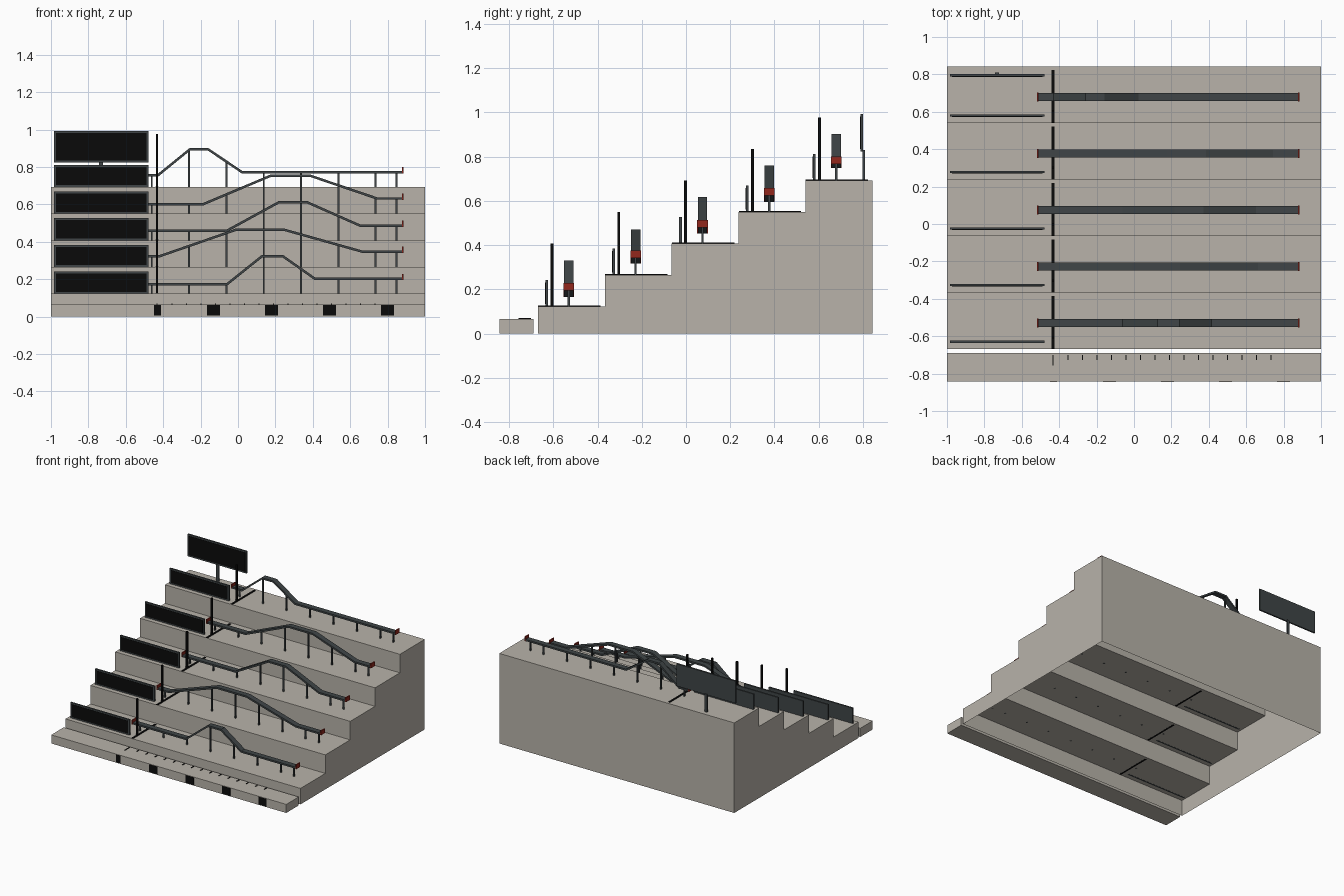
import bpy, bmesh
from mathutils import Vector

if "Cube" in bpy.data.objects:
    bpy.data.objects.remove(bpy.data.objects["Cube"], do_unlink=True)


def material(name, rgb):
    m = bpy.data.materials.new(name)
    m.use_nodes = True
    m.diffuse_color = (*rgb, 1)
    bsdf = m.node_tree.nodes["Principled BSDF"]
    bsdf.inputs["Base Color"].default_value = (*rgb, 1)
    bsdf.inputs["Roughness"].default_value = 0.8
    return m


CONCRETE = material("warm grey concrete", (0.48, 0.45, 0.40))
SLATE = material("slate metal", (0.05, 0.06, 0.063))
BLACK = material("black", (0.003, 0.003, 0.003))
RED = material("stop red", (0.29, 0.02, 0.012))


def finish(name, bm, mat):
    bmesh.ops.recalc_face_normals(bm, faces=bm.faces)
    mesh = bpy.data.meshes.new(name)
    bm.to_mesh(mesh)
    bm.free()
    mesh.materials.append(mat)
    ob = bpy.data.objects.new(name, mesh)
    bpy.context.collection.objects.link(ob)
    return ob


def add_box(bm, x, y, z):
    """Add a box from (low, high) pairs on each axis."""
    verts = bmesh.ops.create_cube(bm, size=1)["verts"]
    for v in verts:
        v.co = [a + (b - a) * (c + 0.5) for c, (a, b) in zip(v.co, (x, y, z))]


def boxes(name, mat, items):
    bm = bmesh.new()
    for item in items:
        add_box(bm, *item)
    return finish(name, bm, mat)


def around(c, half):
    return (c - half, c + half)


def prism(bm, profile, axis, low, high):
    """Extrude a 2D outline along x or y."""
    def place(p, t):
        return (t, *p) if axis == "x" else (p[0], t, p[1])
    face = bm.faces.new([bm.verts.new(place(p, low)) for p in profile])
    geom = bmesh.ops.extrude_face_region(bm, geom=[face], use_keep_orig=True)["geom"]
    shift = (high - low, 0, 0) if axis == "x" else (0, high - low, 0)
    bmesh.ops.translate(bm, vec=shift,
                        verts=[v for v in geom if isinstance(v, bmesh.types.BMVert)])


STEPS, FRONT, DEPTH = 5, -0.669, 0.3022
BASE, RISE = 0.123, 0.1425


def step_front(i):
    return FRONT + DEPTH * i


def step_top(i):
    return BASE + RISE * i


# Stepped plinth, hollow and open underneath
outline = [(step_front(0), 0)]
for i in range(STEPS):
    outline += [(step_front(i), step_top(i)), (step_front(i + 1), step_top(i))]
outline.append((step_front(STEPS), 0))
bm = bmesh.new()
prism(bm, outline, "x", -1, 1)
bmesh.ops.recalc_face_normals(bm, faces=bm.faces)
floor = [f for f in bm.faces if all(abs(v.co.z) < 1e-5 for v in f.verts)]
bmesh.ops.delete(bm, geom=floor, context="FACES_ONLY")
finish("stepped_plinth", bm, CONCRETE)

# Low front kerb with dark plates and scale ticks
boxes("front_kerb", CONCRETE, [((-1, 1), (-0.842, -0.69), (0, 0.066))])
plates = [(-0.43, 0.019)] + [(-0.131 + 0.31 * k, 0.035) for k in range(4)]
boxes("kerb_plates", BLACK,
      [(around(x, h), (-0.844, -0.84), (0.005, 0.063)) for x, h in plates])
ticks = [(-0.433, -0.757)] + [(-0.353 + 0.0776 * k, -0.727) for k in range(15)]
boxes("kerb_ticks", BLACK,
      [(around(x, 0.003), (y, -0.701), (0.064, 0.07)) for x, y in ticks])


# Framed display board: slate case with a thin black screen on the front
def board(name, y, low, high):
    boxes(name + "_case", SLATE, [((-0.983, -0.479), around(y, 0.006), (low, high))])
    boxes(name + "_screen", BLACK,
          [((-0.972, -0.49), (y - 0.008, y - 0.005), (low + 0.011, high - 0.011))])


for i in range(STEPS):
    board(f"step_board_{i + 1}", step_front(i) + 0.04, step_top(i) - 0.001, step_top(i) + 0.119)
board("rear_board", 0.795, 0.823, 0.993)
boxes("rear_board_post", SLATE, [(around(-0.733, 0.011), (0.798, 0.809), (0.69, 0.83))])


# Track centre line: (x, z) corners, flat - ramp - flat - ramp - flat
X_START, X_END, HALF = -0.514, 0.88, 0.0065
HUMPS = [
    ((-0.059, 0.128, 0.24, 0.412), (0.173, 0.323, 0.202)),
    ((-0.42, -0.01, 0.246, 0.663), (0.323, 0.465, 0.348)),
    ((-0.059, 0.219, 0.369, 0.652), (0.46, 0.612, 0.487)),
    ((-0.187, 0.176, 0.385, 0.743), (0.601, 0.754, 0.632)),
    ((-0.428, -0.257, -0.16, 0.021), (0.756, 0.895, 0.773)),
]
POSTS = [-0.461 + 0.1995 * k for k in range(7)] + [0.848]


def track_path(hump):
    (a, b, c, d), (low, top, end) = hump
    return [Vector(p) for p in ((X_START, low), (a, low), (b, top),
                                (c, top), (d, end), (X_END, end))]


def height_at(path, x):
    for p, q in zip(path, path[1:]):
        if p.x <= x <= q.x:
            return p.y + (q.y - p.y) * (x - p.x) / (q.x - p.x)


def ribbon(path):
    """Offset the path both ways with mitred corners."""
    normals = [Vector((p.y - q.y, q.x - p.x)).normalized() for p, q in zip(path, path[1:])]
    upper, lower = [], []
    for k, p in enumerate(path):
        n0, n1 = normals[max(k - 1, 0)], normals[min(k, len(normals) - 1)]
        m = (n0 + n1).normalized()
        m *= HALF / m.dot(n0)
        upper.append(p + m)
        lower.append(p - m)
    return upper + lower[::-1]


for i, hump in enumerate(HUMPS):
    y, ground = step_front(i) + 0.139, step_top(i)
    path = track_path(hump)

    # Humped track beam
    bm = bmesh.new()
    prism(bm, [tuple(p) for p in ribbon(path)], "y", y - 0.021, y + 0.021)
    finish(f"track_{i + 1}", bm, SLATE)

    # Support posts under the track
    boxes(f"track_posts_{i + 1}", SLATE,
          [(around(x, 0.005), around(y, 0.005), (ground - 0.001, height_at(path, x)))
           for x in POSTS])

    # Red stops at both ends
    boxes(f"end_stops_{i + 1}", RED,
          [(around(p.x, 0.004), around(y, 0.024), (p.y - 0.007, p.y + 0.027))
           for p in (path[0], path[-1])])

    # Start pole and its floor strip
    boxes(f"start_pole_{i + 1}", BLACK,
          [(around(-0.433, 0.0065), around(step_front(i) + 0.063, 0.0065),
            (ground, ground + 0.284))])
    boxes(f"start_line_{i + 1}", BLACK,
          [(around(-0.433, 0.0075), (step_front(i) + 0.001, step_front(i) + 0.283),
            (ground - 0.0005, ground + 0.004))])
